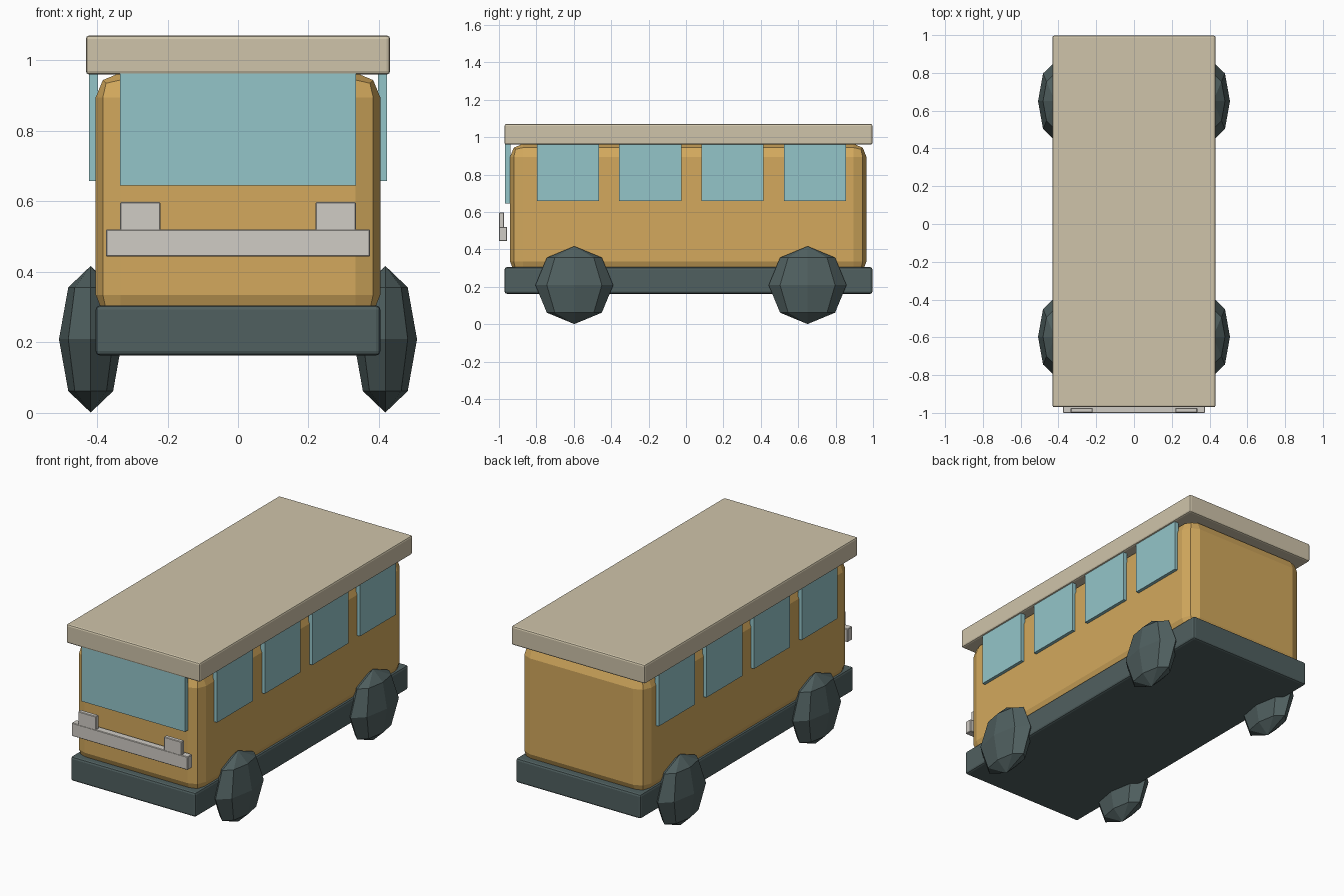
import bpy
import math

if "Cube" in bpy.data.objects:
    bpy.data.objects.remove(bpy.data.objects["Cube"])


def material(name, r, g, b):
    """Flat material from 0-255 display values, stored as linear."""
    def lin(c):
        c /= 255
        return c / 12.92 if c <= 0.04045 else ((c + 0.055) / 1.055) ** 2.4
    m = bpy.data.materials.new(name)
    m.diffuse_color = (lin(r), lin(g), lin(b), 1)
    m.use_nodes = True
    m.node_tree.nodes["Principled BSDF"].inputs["Base Color"].default_value = m.diffuse_color
    return m


OCHRE = material("ochre_paint", 211, 169, 93)
BEIGE = material("beige_roof", 207, 196, 170)
GLASS = material("blue_glass", 148, 197, 201)
DARK = material("dark_slate", 80, 96, 96)
GREY = material("light_grey", 208, 204, 197)


def box(name, x, y, z, mat, bevel=0.0, segments=1):
    """Box from (min, max) ranges, with optional bevelled edges."""
    bpy.ops.mesh.primitive_cube_add(size=1)
    ob = bpy.context.object
    ob.name = name
    ob.location = [(a + b) / 2 for a, b in (x, y, z)]
    ob.scale = [b - a for a, b in (x, y, z)]
    bpy.ops.object.transform_apply(location=False, rotation=False, scale=True)
    ob.data.materials.append(mat)
    if bevel:
        mod = ob.modifiers.new("bevel", 'BEVEL')
        mod.width = bevel
        mod.segments = segments
    return ob


# Main volumes: chassis slab, rounded body, overhanging roof
box("chassis", (-0.404, 0.404), (-0.97, 0.997), (0.163, 0.305), DARK, 0.012, 2)
box("body", (-0.404, 0.404), (-0.941, 0.965), (0.265, 0.965), OCHRE, 0.07, 2)
box("roof", (-0.432, 0.432), (-0.97, 0.997), (0.96, 1.071), BEIGE, 0.01, 2)

# Front details
box("windshield", (-0.335, 0.335), (-0.967, -0.938), (0.645, 0.965), GLASS)
box("bumper", (-0.375, 0.375), (-1.0, -0.957), (0.444, 0.521), GREY, 0.003)

for side, s in (("left", -1), ("right", 1)):
    def span(a, b):
        return tuple(sorted((s * a, s * b)))

    # Headlight blocks standing on the bumper
    box(f"headlight_{side}", span(0.22, 0.335), (-0.999, -0.973), (0.5, 0.598), GREY, 0.003)

    # Row of side windows
    for i in range(4):
        y = -0.631 + i * 0.44
        box(f"window_{side}_{i + 1}", span(0.397, 0.423), (y - 0.166, y + 0.166),
            (0.658, 0.965), GLASS)

    # Faceted, flattened wheels
    for place, y in (("front", -0.597), ("rear", 0.65)):
        bpy.ops.mesh.primitive_uv_sphere_add(segments=8, ring_count=4, radius=0.208,
                                             location=(s * 0.418, y, 0.209))
        wheel = bpy.context.object
        wheel.name = f"wheel_{place}_{side}"
        wheel.scale.x = 0.09 / 0.208
        wheel.data.materials.append(DARK)
